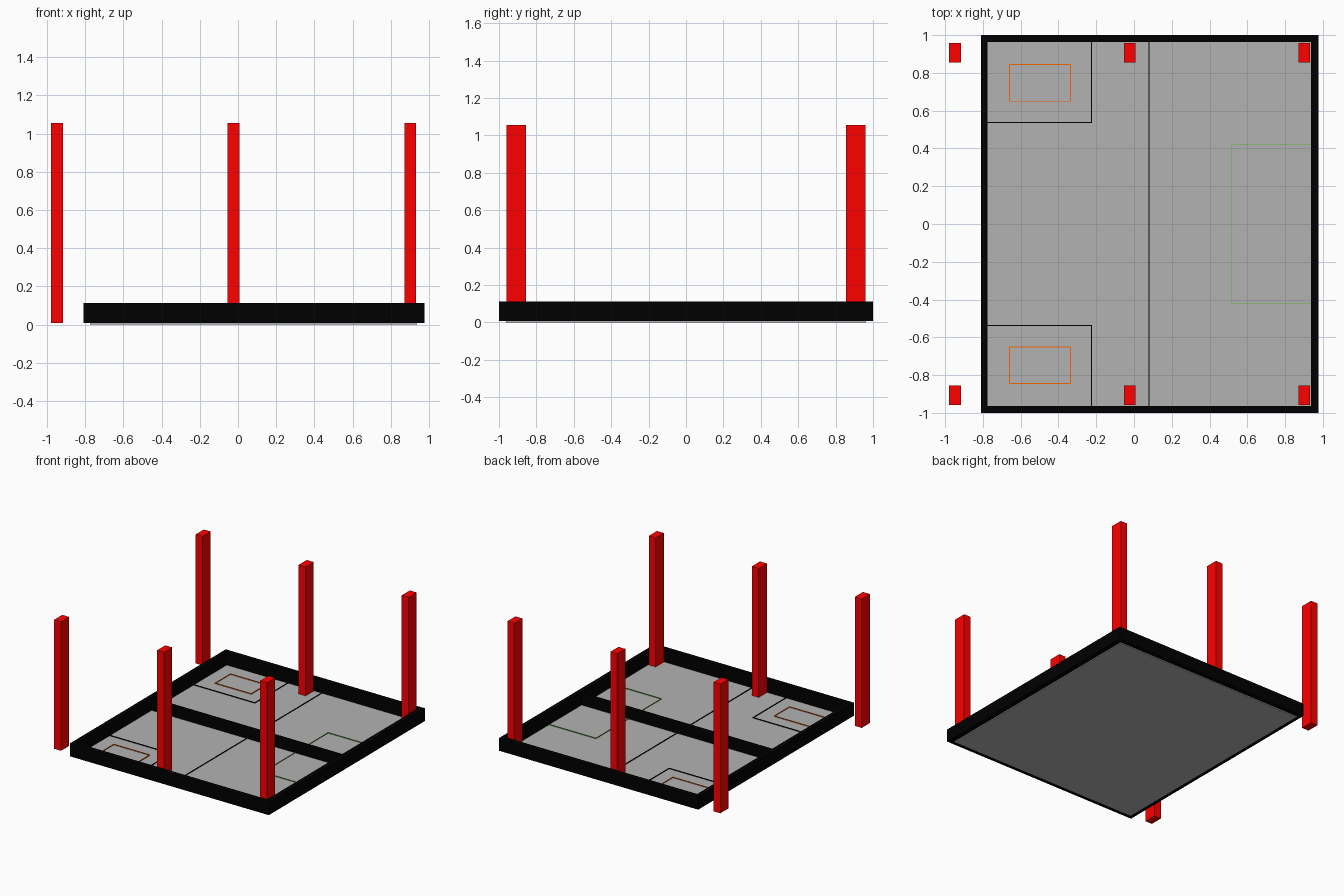
import bpy, bmesh

if "Cube" in bpy.data.objects:
    bpy.data.objects.remove(bpy.data.objects["Cube"])

FLOOR_TOP, WALL_TOP, POST_TOP = 0.008, 0.112, 1.055
X0, X1, Y1 = -0.775, 0.937, 0.963       # inside of the border
OX0, OX1, OY1 = -0.81, 0.977, 1.0       # outside of the border


def material(name, rgb):
    m = bpy.data.materials.new(name)
    m.diffuse_color = (*rgb, 1)
    m.use_nodes = True
    m.node_tree.nodes["Principled BSDF"].inputs["Base Color"].default_value = m.diffuse_color
    return m


BLACK = material("black", (0, 0, 0))
RED = material("red", (1.0, 0, 0))
ORANGE = material("orange", (1.0, 0.12, 0.0))
GREEN = material("green", (0.12, 0.5, 0.04))
GREY = material("floor_grey", (0.45, 0.45, 0.45))


def finish(name, bm, mat):
    bmesh.ops.recalc_face_normals(bm, faces=bm.faces[:])
    me = bpy.data.meshes.new(name)
    bm.to_mesh(me)
    bm.free()
    ob = bpy.data.objects.new(name, me)
    bpy.context.collection.objects.link(ob)
    me.materials.append(mat)
    return ob


def box(name, x0, x1, y0, y1, z0, z1, mat):
    bm = bmesh.new()
    bmesh.ops.create_cube(bm, size=1)
    for v in bm.verts:
        v.co = (x1 if v.co.x > 0 else x0, y1 if v.co.y > 0 else y0, z1 if v.co.z > 0 else z0)
    return finish(name, bm, mat)


def ribbon(name, pts, z1, mat, closed=False, width=0.005):
    """Thin upright strip following a path on the floor."""
    bm = bmesh.new()
    lo = [bm.verts.new((x, y, FLOOR_TOP)) for x, y in pts]
    hi = [bm.verts.new((x, y, z1)) for x, y in pts]
    n = len(pts)
    for i in range(n if closed else n - 1):
        j = (i + 1) % n
        bm.faces.new((lo[i], lo[j], hi[j], hi[i]))
    ob = finish(name, bm, mat)
    if width:
        mod = ob.modifiers.new("width", 'SOLIDIFY')
        mod.thickness, mod.offset, mod.use_even_offset = width, 0, True
    return ob


# Floor slab
box("floor", X0, X1, -Y1, Y1, 0, FLOOR_TOP, GREY)

# Border frame: outer and inner rings bridged into a hollow rectangle
bm = bmesh.new()
rings = []
for a, b, c, z in ((OX0, OX1, OY1, FLOOR_TOP), (OX0, OX1, OY1, WALL_TOP),
                   (X0, X1, Y1, WALL_TOP), (X0, X1, Y1, FLOOR_TOP)):
    rings.append([bm.verts.new(p) for p in ((a, -c, z), (b, -c, z), (b, c, z), (a, c, z))])
for r in range(4):
    p, q = rings[r], rings[(r + 1) % 4]
    for i in range(4):
        j = (i + 1) % 4
        bm.faces.new((p[i], p[j], q[j], q[i]))
finish("border_frame", bm, BLACK)

# Paper-thin divider along the middle
ribbon("middle_divider", [(X0, 0), (X1, 0)], WALL_TOP, BLACK, width=0)

# Floor markings
MARK = 0.014
ribbon("cross_line", [(0.08, -Y1), (0.08, Y1)], MARK, BLACK)
ribbon("goal_zone_line", [(X1, -0.42), (0.515, -0.42), (0.515, 0.42), (X1, 0.42)], MARK, GREEN,
       width=0.003)
for side, s in (("front", -1), ("back", 1)):
    ribbon(side + "_corner_line", [(X0, s * 0.538), (-0.225, s * 0.538), (-0.225, s * Y1)], MARK, BLACK)
    ribbon(side + "_inner_rectangle", [(-0.66, s * 0.65), (-0.337, s * 0.65),
                                       (-0.337, s * 0.845), (-0.66, s * 0.845)], MARK, ORANGE, True)

# Six upright posts
for side, s in (("front", -1), ("back", 1)):
    for i, x in enumerate((-0.948, -0.023, 0.902)):
        y = s * 0.907
        box(f"{side}_post_{i + 1}", x - 0.031, x + 0.031, y - 0.052, y + 0.052,
            FLOOR_TOP, POST_TOP, RED)
